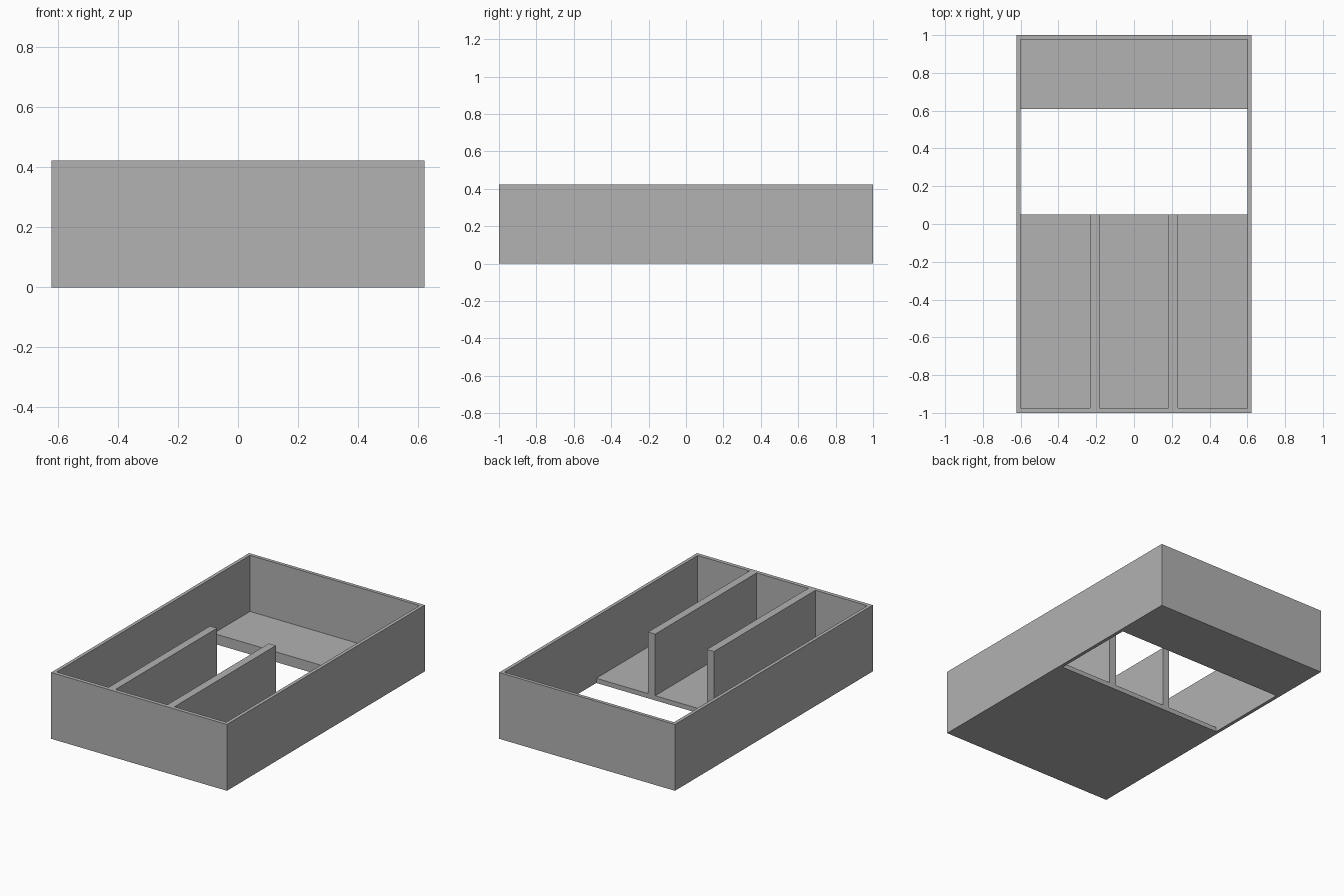
import bpy
from mathutils import Vector

if "Cube" in bpy.data.objects:
    bpy.data.objects.remove(bpy.data.objects["Cube"], do_unlink=True)

HEIGHT, ABOVE = 0.424, 0.6
HALF_WIDTH, INNER = 0.622, 0.6
DIVIDER_IN, DIVIDER_OUT = 0.183, 0.233
FRONT, BACK = -0.975, 0.978
HOLE_FRONT, HOLE_BACK = 0.05, 0.61
FRONT_FLOOR, BACK_FLOOR = 0.03, 0.065

grey = bpy.data.materials.new("plain grey")
grey.use_nodes = True
colour = (0.445, 0.445, 0.445, 1)
grey.diffuse_color = colour
grey.node_tree.nodes["Principled BSDF"].inputs["Base Color"].default_value = colour


def box(name, low, high):
    """Box between two opposite corners."""
    low, high = Vector(low), Vector(high)
    bpy.ops.mesh.primitive_cube_add(size=1, location=(low + high) / 2)
    obj = bpy.context.object
    obj.name = name
    obj.scale = high - low
    bpy.ops.object.transform_apply(location=True, rotation=False, scale=True)
    obj.data.materials.append(grey)
    return obj


def cut(target, name, low, high):
    """Remove a box-shaped space from the target."""
    cutter = box(name, low, high)
    cutter.hide_render = True
    mod = target.modifiers.new(name, "BOOLEAN")
    mod.operation = "DIFFERENCE"
    mod.solver = "EXACT"
    mod.object = cutter
    bpy.context.view_layer.objects.active = target
    bpy.ops.object.modifier_apply(modifier=mod.name)
    bpy.data.objects.remove(cutter, do_unlink=True)


# Outer block that becomes the walled tray
tray = box("divided_tray", (-HALF_WIDTH, -1, 0), (HALF_WIDTH, 1, HEIGHT))

# Opening right through the floor
cut(tray, "floor_opening", (-INNER, HOLE_FRONT, -ABOVE), (INNER, HOLE_BACK, ABOVE))

# Back compartment with its thicker floor
cut(tray, "back_space", (-INNER, HOLE_BACK - 0.2, BACK_FLOOR), (INNER, BACK, ABOVE))

# Three front bays, leaving two dividers flush with the rim
bays = {
    "right_bay": (-INNER, -DIVIDER_OUT),
    "middle_bay": (-DIVIDER_IN, DIVIDER_IN),
    "left_bay": (DIVIDER_OUT, INNER),
}
for name, (x0, x1) in bays.items():
    cut(tray, name, (x0, FRONT, FRONT_FLOOR), (x1, HOLE_FRONT + 0.2, ABOVE))
